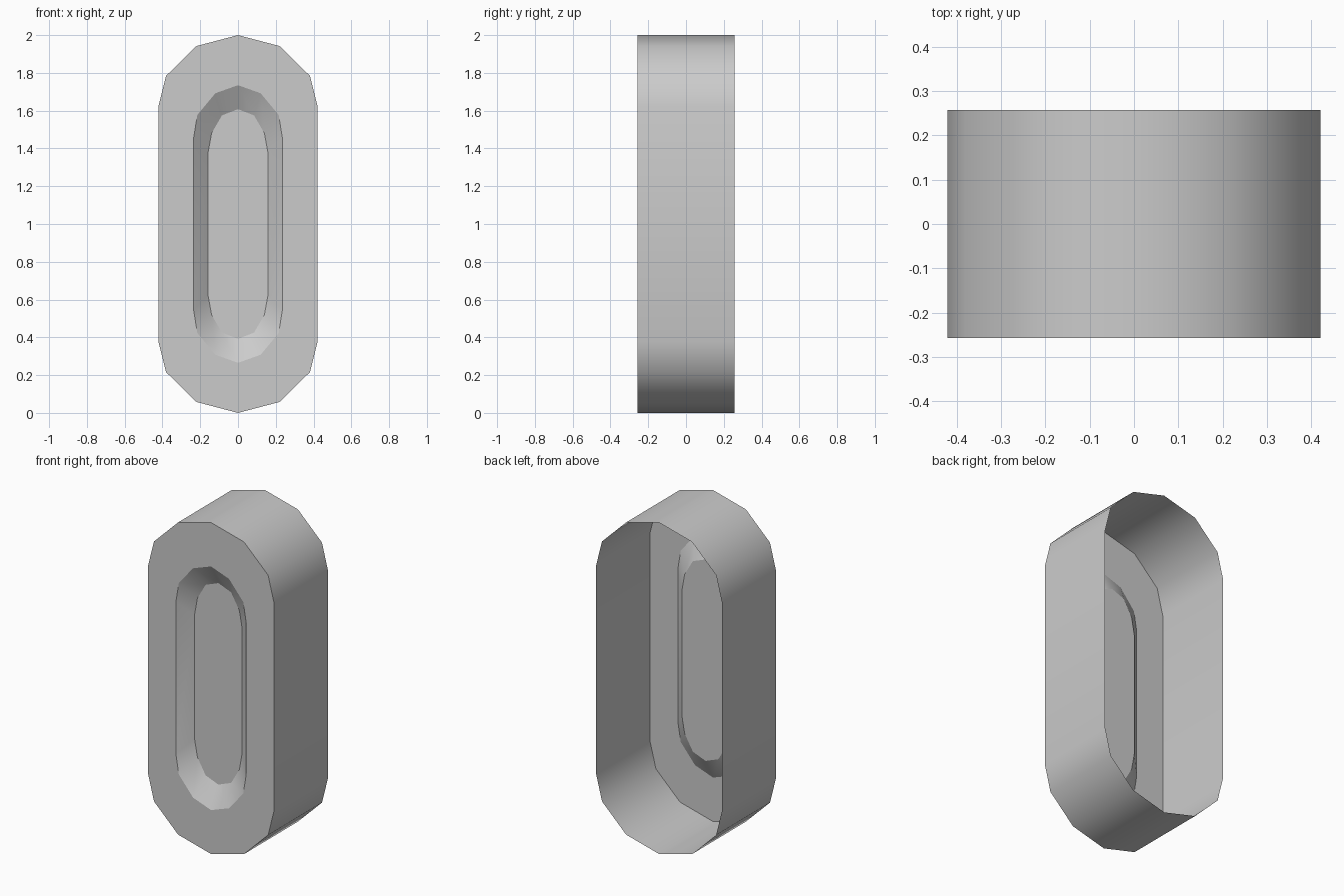
import bpy, bmesh

cube = bpy.data.objects.get("Cube")
if cube:
    bpy.data.objects.remove(cube, do_unlink=True)

grey = bpy.data.materials.new("plain_grey")
grey.use_nodes = True
colour = (0.6, 0.6, 0.6, 1)
grey.diffuse_color = colour
grey.node_tree.nodes["Principled BSDF"].inputs["Base Color"].default_value = colour

MID, FRONT, BACK = 1.0, -0.257, 0.257
RECESS = FRONT + 0.07


def loop(quarter):
    """Mirror a top-right quarter (apex first) into a closed outline."""
    right = quarter + [(x, -z) for x, z in reversed(quarter)]
    left = [(-x, z) for x, z in reversed(right[1:-1])]
    return right + left


# Quarter outlines: apex down to the straight side, heights from the middle
outer = loop([(0, 1.0), (0.22, 0.942), (0.381, 0.784), (0.421, 0.625)])
rim = loop([(0, 0.735), (0.12, 0.692), (0.215, 0.578), (0.235, 0.457)])
floor = loop([(0, 0.608), (0.085, 0.575), (0.14, 0.48), (0.159, 0.375)])

bm = bmesh.new()


def ring(outline, y):
    return [bm.verts.new((x, y, MID + z)) for x, z in outline]


def bridge(a, b, smooth):
    n = len(a)
    for i in range(n):
        j = (i + 1) % n
        bm.faces.new((a[i], a[j], b[j], b[i])).smooth = smooth


# Open-backed shell: side wall, front frame, sloping recess, recess floor
back, front = ring(outer, BACK), ring(outer, FRONT)
lip, base = ring(rim, FRONT), ring(floor, RECESS)
bridge(back, front, True)
bridge(front, lip, False)
bridge(lip, base, True)
bm.faces.new(base)
bm.normal_update()

# Keep the edges between the bands crisp
for band in (front, lip, base):
    for a, b in zip(band, band[1:] + band[:1]):
        bm.edges.get((a, b)).smooth = False

# Face outwards, judged by the recess floor looking to the front
bmesh.ops.recalc_face_normals(bm, faces=bm.faces)
bm.faces.ensure_lookup_table()
if bm.faces[-1].normal.y > 0:
    bmesh.ops.reverse_faces(bm, faces=bm.faces)

mesh = bpy.data.meshes.new("recessed_shell")
bm.to_mesh(mesh)
bm.free()
mesh.materials.append(grey)
shell = bpy.data.objects.new("recessed_shell", mesh)
bpy.context.collection.objects.link(shell)
